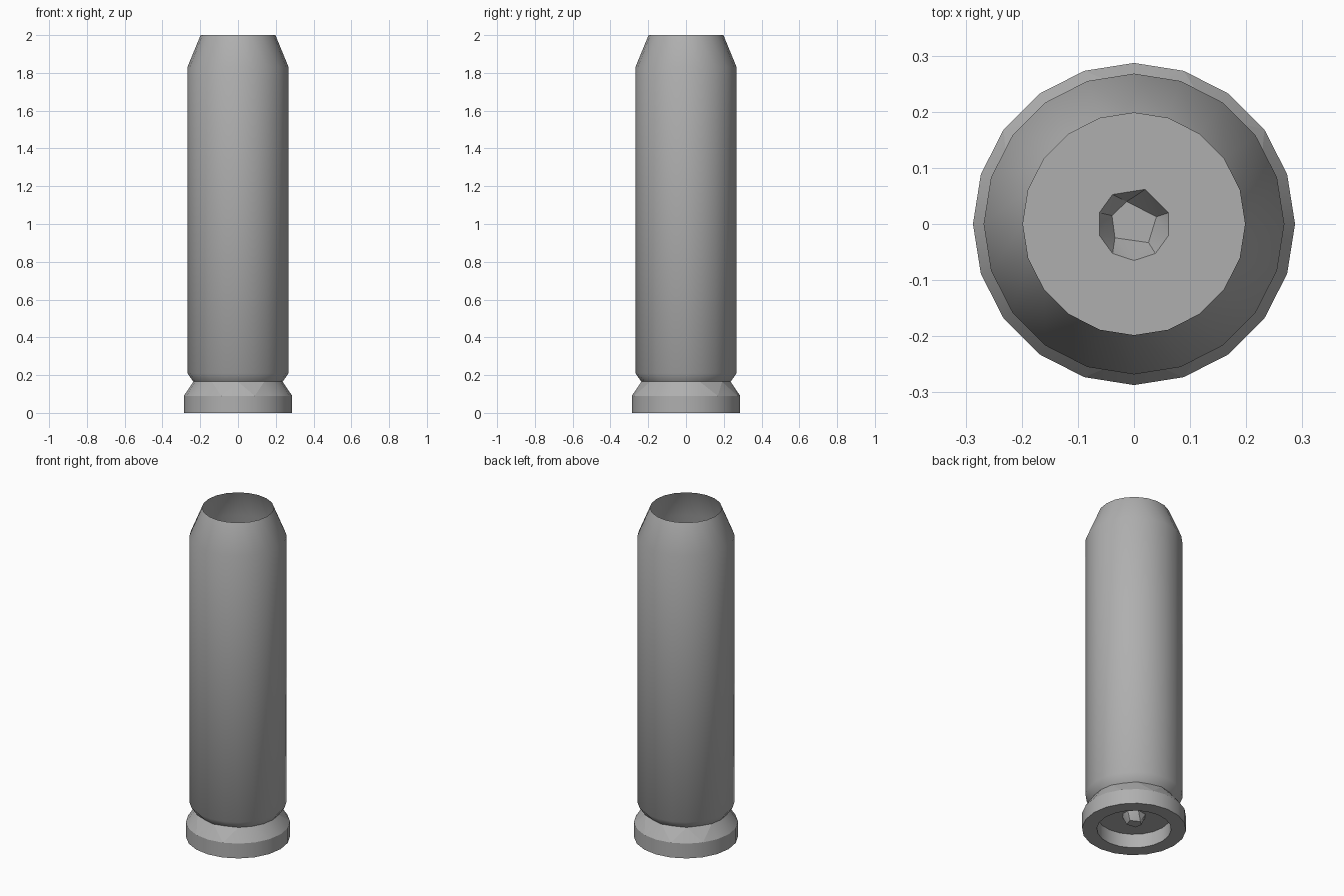
import bpy, bmesh
from math import cos, sin, radians, pi

if "Cube" in bpy.data.objects:
    bpy.data.objects.remove(bpy.data.objects["Cube"])

SIDES = 20
# Thin-walled profile (radius, z), from the open mouth down and into the base pocket
PROFILE = [(0.198, 2.0), (0.268, 1.83), (0.268, 0.21), (0.236, 0.165),
           (0.287, 0.09), (0.287, 0.0), (0.205, 0.0), (0.205, 0.085)]
NECK, RIM = 3, 4
NICKS = [2, 4, 6, 8, 14, 16]      # small nicks in the groove slope

bm = bmesh.new()


def ring(radius, z, angles):
    return [bm.verts.new((radius * cos(a), radius * sin(a), z)) for a in angles]


def loop_edges(verts):
    out = []
    for a, b in zip(verts, verts[1:] + verts[:1]):
        out.append(bm.edges.get((a, b)) or bm.edges.new((a, b)))
    return out


# Casing wall, rim and pocket wall
turn = [2 * pi * i / SIDES for i in range(SIDES)]
rings = [ring(r, z, turn) for r, z in PROFILE]
diagonals = []
for k in NICKS:
    v = rings[NECK][k]
    v.co.x *= 0.97
    v.co.y *= 0.97
for n, (top, low) in enumerate(zip(rings, rings[1:])):
    for i in range(SIDES):
        j = (i + 1) % SIDES
        if n == NECK and i in NICKS:
            bm.faces.new((top[i], low[i], top[j]))
            bm.faces.new((top[j], low[i], low[j]))
            diagonals.append(bm.edges.get((low[i], top[j])))
        elif n == NECK and j in NICKS:
            bm.faces.new((top[i], low[i], low[j]))
            bm.faces.new((top[i], low[j], top[j]))
            diagonals.append(bm.edges.get((top[i], low[j])))
        else:
            bm.faces.new((top[i], low[i], low[j], top[j]))

# Faceted dimple pushed down through the pocket floor
outer = ring(0.065, 0.085, [radians(a) for a in
                            (-90, -54, -18, 18, 72, 126, 162, 198, 234)])
inner = ring(0.042, 0.035, [radians(a) for a in (-52, 18, 108, 159, 216)])
outer_edges, inner_edges = loop_edges(outer), loop_edges(inner)
bmesh.ops.bridge_loops(bm, edges=outer_edges + inner_edges)
bm.faces.new(inner)

# Pocket floor around the dimple
bmesh.ops.triangle_fill(bm, use_beauty=True,
                        edges=loop_edges(rings[-1]) + loop_edges(outer))
bmesh.ops.recalc_face_normals(bm, faces=bm.faces)

# Make sure the outer wall faces outwards
wall = next(f for f in bm.faces if rings[1][0] in f.verts and rings[2][0] in f.verts)
c = wall.calc_center_median()
if wall.normal.x * c.x + wall.normal.y * c.y < 0:
    bmesh.ops.reverse_faces(bm, faces=bm.faces)

# Smooth wall with crisp groove, rim, nicks and dimple
bm.normal_update()
for f in bm.faces:
    f.smooth = True
for e in bm.edges:
    if len(e.link_faces) == 2:
        e.smooth = e.calc_face_angle() < radians(30)
for e in loop_edges(rings[2]):
    e.smooth = True
for e in diagonals + loop_edges(rings[NECK]) + loop_edges(rings[RIM]):
    e.smooth = False

mesh = bpy.data.meshes.new("casing")
bm.to_mesh(mesh)
bm.free()
casing = bpy.data.objects.new("casing", mesh)
bpy.context.collection.objects.link(casing)

# Dark grey metal
metal = bpy.data.materials.new("dark_grey_metal")
metal.diffuse_color = (0.43, 0.43, 0.43, 1)
metal.use_nodes = True
metal.node_tree.nodes["Principled BSDF"].inputs["Base Color"].default_value = metal.diffuse_color
mesh.materials.append(metal)
